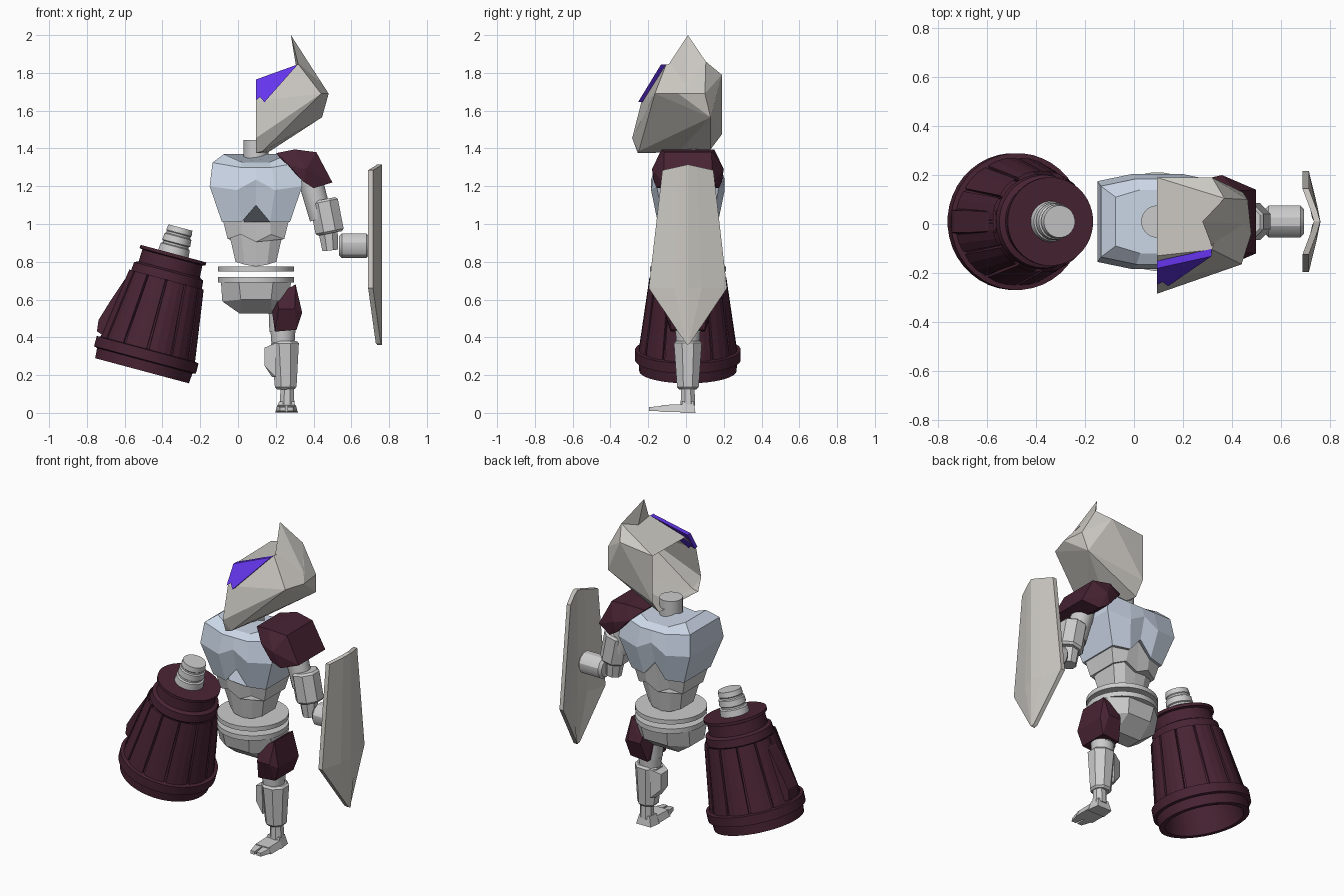
import bpy, bmesh, math
from mathutils import Vector, Matrix

if "Cube" in bpy.data.objects:
    bpy.data.objects.remove(bpy.data.objects["Cube"])

CX, CY = 0.095, 0.01          # body axis


def material(name, rgb):
    m = bpy.data.materials.new(name)
    m.diffuse_color = (*rgb, 1)
    m.use_nodes = True
    m.node_tree.nodes["Principled BSDF"].inputs["Base Color"].default_value = m.diffuse_color
    return m


MAROON = material("maroon", (0.065, 0.017, 0.033))
PURPLE = material("purple", (0.13, 0.035, 0.85))
ICE = material("ice", (0.60, 0.68, 0.80))
BONE = material("bone", (0.60, 0.58, 0.54))


def finish(name, bm, mat=None, smooth=False):
    bmesh.ops.recalc_face_normals(bm, faces=bm.faces)
    me = bpy.data.meshes.new(name)
    bm.to_mesh(me)
    bm.free()
    o = bpy.data.objects.new(name, me)
    bpy.context.collection.objects.link(o)
    if mat:
        me.materials.append(mat)
    if smooth:
        bpy.ops.object.select_all(action='DESELECT')
        o.select_set(True)
        bpy.context.view_layer.objects.active = o
        bpy.ops.object.shade_smooth_by_angle(angle=math.radians(30))
    return o


def hull(name, pts, mat=None, open_x=None):
    """Faceted solid around points; open_x removes the face on that x plane."""
    bm = bmesh.new()
    for p in pts:
        bm.verts.new(p)
    r = bmesh.ops.convex_hull(bm, input=bm.verts)
    junk = set(r["geom_interior"] + r["geom_unused"])
    bmesh.ops.delete(bm, geom=[v for v in junk if isinstance(v, bmesh.types.BMVert)], context='VERTS')
    if open_x is not None:
        cut = [f for f in bm.faces if all(abs(v.co.x - open_x) < 1e-4 for v in f.verts)]
        bmesh.ops.delete(bm, geom=cut, context='FACES')
    bmesh.ops.dissolve_limit(bm, angle_limit=math.radians(6), verts=bm.verts, edges=bm.edges)
    return finish(name, bm, mat)


def loft(name, rings, mat=None, smooth=False, caps=True):
    bm = bmesh.new()
    rows = [[bm.verts.new(p) for p in ring] for ring in rings]
    n = len(rows[0])
    for a, b in zip(rows, rows[1:]):
        for i in range(n):
            j = (i + 1) % n
            bm.faces.new((a[i], a[j], b[j], b[i]))
    if caps:
        bm.faces.new(rows[0])
        bm.faces.new(rows[-1])
    return finish(name, bm, mat, smooth)


def turned(name, profile, n, frame, mat=None, smooth=False, caps=True):
    """Revolve (radius, height) pairs about the frame's z axis."""
    off = math.pi / n
    rings = [[frame @ Vector((r * math.cos(off + math.tau * i / n), r * math.sin(off + math.tau * i / n), t))
              for i in range(n)] for r, t in profile]
    return loft(name, rings, mat, smooth, caps)


def axis(a, b):
    a, b = Vector(a), Vector(b)
    return Matrix.Translation(a) @ (b - a).to_track_quat('Z', 'Y').to_matrix().to_4x4(), (b - a).length


def limb(name, a, b, r0, r1, n=8, bev=0.0, mat=None, smooth=False):
    m, L = axis(a, b)
    prof = [(r0, 0), (r1, L)]
    if bev:
        prof = [(r0 - bev, 0), (r0, bev), (r1, L - bev), (r1 - bev, L)]
    return turned(name, prof, n, m, mat, smooth)


def band(m, w, yf, yb, zc, zm, zs):
    """Torso ring with separate heights at centre, mid and side columns."""
    f = [(0, zc), (m, zm), (w, zs)]
    half = [(x, yf if x < w else yf + .03, z) for x, z in f] + [(x, yb if x < w else yb - .03, z) for x, z in f[::-1]]
    left = [(-x, y, z) for x, y, z in half[::-1] if x > 0]
    return [(CX + x, y, z) for x, y, z in half + left]


def both_sides(pts):
    return [(x, CY + s * d, z) for x, d, z in pts for s in (-1, 1)]


# torso
loft("chest", [band(.07, .17, -.12, .14, 1.325, 1.325, 1.37),
               band(.085, .23, -.165, .185, 1.30, 1.30, 1.325),
               band(.10, .245, -.185, .205, 1.235, 1.18, 1.20),
               band(.075, .18, -.15, .17, 1.10, 1.01, 1.01)], ICE)
loft("abdomen_upper", [band(.075, .172, -.135, .155, 1.095, 1.01, 1.01),
                       band(.08, .15, -.12, .14, .905, .945, .92)])
loft("abdomen_lower", [band(.08, .14, -.11, .13, .93, .96, .94),
                       band(.06, .108, -.085, .105, .775, .785, .80)])
for i, (lo, hi) in enumerate(((.748, .775), (.69, .72))):
    limb(f"waist_disk_{i + 1}", (CX, CY, lo), (CX, CY, hi), .202, .202, 40, smooth=True)
limb("neck", (CX, CY, 1.30), (CX, CY, 1.445), .066, .066, 24, smooth=True)
hull("pelvis", [(CX + s * x, CY + d * y, z) for s in (-1, 1) for d in (-1, 1)
                for x, y, z in ((.185, .09, .69), (.09, .17, .69), (.178, .07, .59), (.08, .15, .60), (.085, .05, .525))])

# open half head, horn and visor
hull("head_shell", [(CX, -.235, 1.65), (CX, -.285, 1.455), (CX, -.255, 1.375), (CX, -.13, 1.76),
                    (CX, .19, 1.765), (CX, .19, 1.475), (CX, .13, 1.395), (.24, .19, 1.645),
                    (.32, .19, 1.79), (.44, -.165, 1.69), (.48, -.04, 1.69), (.465, .10, 1.69),
                    (.445, .13, 1.565), (.37, .105, 1.86), (.32, -.105, 1.845),
                    (.16, -.04, 1.38), (.13, -.25, 1.385)], BONE, open_x=CX)
hull("head_horn", [(.28, .01, 2.0), (.32, -.095, 1.84), (.37, .105, 1.86), (.46, 0, 1.72), (.31, .03, 1.82)], BONE)
visor = [(CX, 1.765), (.317, 1.845), (.14, 1.645), (.117, 1.672), (CX, 1.655)]
loft("visor", [[(x, -.132 - (1.845 - z) * .61 + d, z) for x, z in visor] for d in (0, .03)], PURPLE)

# arm and shield
hull("shoulder_pad", both_sides([(.20, .11, 1.375), (.30, .14, 1.395), (.415, .125, 1.38), (.50, .13, 1.22),
                                 (.40, .165, 1.19), (.345, .18, 1.225), (.27, .17, 1.31), (.36, .19, 1.29)]), MAROON)
limb("upper_arm", (.375, CY, 1.26), (.44, CY, 1.03), .066, .062, 16, smooth=True)
limb("forearm_guard", (.452, CY, 1.13), (.487, CY, .95), .082, .082, 8, .012)
limb("wrist", (.474, CY, .99), (.488, CY, .86), .058, .045, 8)
limb("hand", (.535, CY, .885), (.695, CY, .885), .067, .067, 12, .015, smooth=True)
cols = [(-1, .715), (-.35, .748), (0, .762), (.35, .748), (1, .715)]
bm = bmesh.new()
rows = []
for half, zc, ze, dx in ((.135, 1.315, 1.285, 0), (.207, .66, .66, 0), (.012, .36, .37, .04)):
    rows.append([bm.verts.new((min(x + dx, .762), CY + c * half, zc + (ze - zc) * abs(c))) for c, x in cols])
for a, b in zip(rows, rows[1:]):
    for i in range(4):
        bm.faces.new((a[i], a[i + 1], b[i + 1], b[i]))
ret = bmesh.ops.extrude_face_region(bm, geom=bm.faces[:] + bm.edges[:] + bm.verts[:])
bmesh.ops.translate(bm, vec=(-.026, 0, 0), verts=[g for g in ret["geom"] if isinstance(g, bmesh.types.BMVert)])
finish("shield", bm, BONE)

# leg
hull("thigh_guard", both_sides([(.205, .10, .625), (.305, .09, .68), (.34, .10, .53), (.31, .09, .44), (.195, .09, .43),
                                (.215, .13, .55), (.30, .13, .55), (.18, .06, .54)]), MAROON)
limb("thigh", (.23, CY, .56), (.235, CY, .43), .07, .07, 16, smooth=True)
limb("knee", (.238, CY, .36), (.238, CY, .445), .062, .068, 16, smooth=True)
limb("shin", (.253, CY, .125), (.248, CY, .38), .062, .08, 8, .012)
hull("calf_plate", both_sides([(.14, .035, .345), (.14, .035, .25), (.18, .03, .19), (.20, .06, .37), (.20, .055, .19)]))
limb("ankle", (.26, CY, .04), (.26, CY, .13), .042, .038, 8)
hull("heel", [(.257 + s * w, y, z) for s in (-1, 1) for w, y, z in
              ((.06, -.03, 0), (.05, .05, 0), (.04, -.02, .06), (.035, .04, .06))])
hull("foot_plate", [(.257 + s * w, y, z) for s in (-1, 1) for w, y, z in
                    ((.06, -.02, .005), (.06, -.13, .005), (.045, -.02, .045), (.045, -.13, .042))])
for s in (-1, 1):
    hull(f"toe_{'outer' if s > 0 else 'inner'}", [(.257 + s * x, y, z) for x, y, z in (
        (.004, -.12, .008), (.058, -.12, .008), (.004, -.12, .038), (.05, -.12, .038),
        (.006, -.195, .01), (.036, -.195, .01), (.006, -.195, .03), (.034, -.195, .03))])

# tilted cannon
gun = Matrix.Translation((-.508, CY, .223)) @ Matrix.Rotation(math.radians(15), 4, 'Y')
turned("cannon_barrel", [(.16, .50), (.205, .10), (.225, 0), (.258, 0), (.262, .055), (.28, .06), (.28, .115),
                         (.25, .12), (.185, .49), (.194, .50), (.19, .545), (.168, .555), (.165, .62), (.181, .625),
                         (.181, .642), (.10, .642)], 40, gun, MAROON, smooth=True)
rings = []
for grow, r, t in ((0, .245, .118), (0, .19, .50)):
    ring = []
    for k in range(12):
        for deg, d in ((1, -.004), (1.5, .014), (10, .017), (20, .017), (28.5, .014), (29, -.004)):
            a = math.radians(30 * k + deg)
            ring.append(gun @ Vector(((r + d) * math.cos(a), (r + d) * math.sin(a), t)))
    rings.append(ring)
loft("cannon_panels", rings, MAROON, caps=False)
hull("cannon_fin", [gun @ Vector((x, s * w, t)) for s in (-1, 1) for x, w, t in (
    (-.187, .035, .472), (-.215, .04, .44), (-.292, .045, .20), (-.285, .045, .14), (-.24, .055, .125),
    (-.18, .045, .47), (-.262, .045, .30))], MAROON)
turned("cannon_joint", [(.085, .63), (.08, .68), (.07, .685), (.07, .695), (.077, .70), (.074, .735), (.066, .74),
                        (.066, .75), (.07, .755), (.066, .785)], 24, gun, smooth=True)
